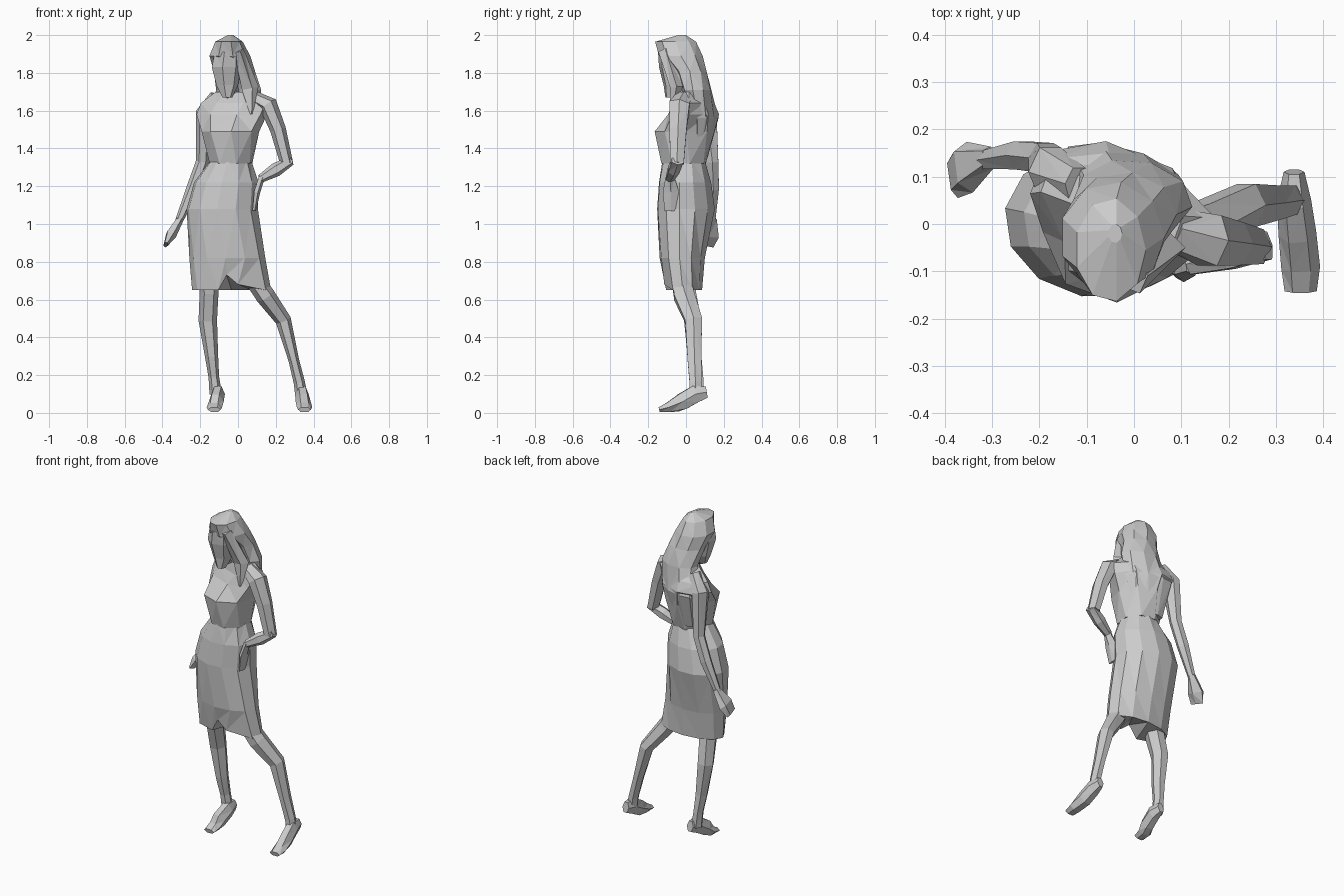
import bpy, bmesh, math
from mathutils import Vector


def skin(name, rings):
    """Bridge a list of equal-sized rings into a closed flat-shaded mesh."""
    bm = bmesh.new()
    vs = [[bm.verts.new(p) for p in r] for r in rings]
    n = len(rings[0])
    for a, b in zip(vs, vs[1:]):
        for i in range(n):
            j = (i + 1) % n
            bm.faces.new((a[i], a[j], b[j], b[i]))
    bm.faces.new(vs[0][::-1])
    bm.faces.new(vs[-1])
    bmesh.ops.triangulate(bm, faces=bm.faces)
    bmesh.ops.recalc_face_normals(bm, faces=bm.faces)
    mesh = bpy.data.meshes.new(name)
    bm.to_mesh(mesh)
    bm.free()
    obj = bpy.data.objects.new(name, mesh)
    bpy.context.collection.objects.link(obj)
    return obj


def loft(name, sections, n=10, phase=0.0):
    """Horizontal rings from (x0, x1, y0, y1, z, yaw in degrees)."""
    rings = []
    for x0, x1, y0, y1, z, yaw in sections:
        c, s = math.cos(math.radians(yaw)), math.sin(math.radians(yaw))
        k = 1 / math.cos(phase)
        ring = []
        for i in range(n):
            t = phase + 2 * math.pi * i / n
            u, v = math.cos(t) * (x1 - x0) / 2 * k, math.sin(t) * (y1 - y0) / 2 * k
            ring.append(Vector(((x0 + x1) / 2 + u * c - v * s,
                                (y0 + y1) / 2 + u * s + v * c, z)))
        rings.append(ring)
    return skin(name, rings)


def tube(name, pts, ref=(0, 1, 0), n=6):
    """Rings across a path of (x, y, z, side radius, other radius)."""
    ps = [Vector(p[:3]) for p in pts]
    rings = []
    for i, p in enumerate(pts):
        t = (ps[min(i + 1, len(ps) - 1)] - ps[max(i - 1, 0)]).normalized()
        u = t.cross(Vector(ref)).normalized()
        v = t.cross(u)
        rings.append([ps[i] + u * p[3] * math.cos(2 * math.pi * k / n)
                      + v * p[4] * math.sin(2 * math.pi * k / n) for k in range(n)])
    return skin(name, rings)


# Skirt, with a narrow raised notch in the front hem
skirt = loft("skirt", [
    (-0.243, 0.175, -0.12, 0.085, 0.65, 0),
    (-0.258, 0.145, -0.14, 0.10, 0.82, -4),
    (-0.275, 0.108, -0.155, 0.155, 1.08, -10),
    (-0.235, 0.112, -0.145, 0.135, 1.22, -10),
    (-0.145, 0.07, -0.125, 0.10, 1.34, -8)], n=12)
for i, co in ((8, (-0.105, -0.105, 0.65)), (9, (-0.06, -0.115, 0.73)), (10, (0.0, -0.115, 0.68))):
    skirt.data.vertices[i].co = co

# Bodice, turned so that one shoulder sits further back
loft("bodice", [
    (-0.145, 0.07, -0.125, 0.10, 1.32, -8),
    (-0.18, 0.10, -0.155, 0.14, 1.49, -20),
    (-0.215, 0.15, -0.075, 0.155, 1.58, -22),
    (-0.195, 0.17, -0.05, 0.13, 1.64, -20),
    (-0.115, 0.10, -0.04, 0.095, 1.70, -20)], n=8, phase=math.pi / 8)

# Neck and face
tube("neck", [(-0.03, 0.02, 1.66, .055, .055), (-0.05, -0.03, 1.80, .05, .06)])
loft("face", [
    (-0.085, -0.03, -0.11, -0.05, 1.67, 0),
    (-0.12, 0.0, -0.12, 0.0, 1.735, 0),
    (-0.147, 0.02, -0.145, 0.02, 1.83, 0),
    (-0.13, 0.02, -0.15, 0.02, 1.91, 0)], n=7)

# Long hair falling over the back, and one lock over the front shoulder
loft("hair", [
    (-0.13, 0.05, 0.04, 0.11, 1.35, -12),
    (-0.16, 0.12, 0.05, 0.16, 1.56, -18),
    (-0.12, 0.125, -0.02, 0.135, 1.71, -10),
    (-0.135, 0.09, -0.07, 0.11, 1.81, 0),
    (-0.158, 0.065, -0.145, 0.09, 1.89, 0),
    (-0.125, 0.025, -0.165, 0.055, 1.965, 0),
    (-0.055, -0.025, -0.04, 0.0, 2.0, 0)], n=9)
tube("hair_lock", [(0.0, -0.11, 1.92, .03, .04), (0.06, -0.05, 1.72, .05, .035),
                   (0.07, -0.075, 1.58, .008, .01)], n=5)

# Arm hanging back at the side
tube("hanging_arm", [
    (-0.12, 0.085, 1.68, .03, .04), (-0.178, 0.11, 1.59, .046, .06),
    (-0.188, 0.14, 1.33, .035, .036), (-0.238, 0.145, 1.19, .035, .034),
    (-0.315, 0.135, 1.01, .02, .022)])
tube("hanging_hand", [
    (-0.305, 0.14, 1.03, .02, .025), (-0.355, 0.12, 0.945, .03, .058),
    (-0.382, 0.10, 0.89, .012, .05)], n=5)

# Arm bent with the hand on the hip
tube("bent_upper_arm", [
    (0.085, -0.01, 1.67, .035, .05), (0.16, -0.035, 1.63, .05, .062),
    (0.212, -0.042, 1.50, .042, .052), (0.258, -0.048, 1.32, .034, .042)])
tube("bent_forearm", [
    (0.28, -0.045, 1.335, .025, .035), (0.20, -0.065, 1.287, .037, .035),
    (0.12, -0.085, 1.24, .022, .025)])
tube("hip_hand", [
    (0.125, -0.085, 1.25, .018, .025), (0.10, -0.08, 1.17, .018, .045),
    (0.085, -0.08, 1.07, .01, .035)], n=5)

# Standing leg and stepping leg
tube("standing_leg", [
    (-0.155, -0.02, 0.74, .055, .06), (-0.153, 0.0, 0.64, .05, .06),
    (-0.16, 0.035, 0.49, .049, .052), (-0.14, 0.045, 0.30, .035, .042),
    (-0.128, 0.06, 0.19, .028, .036), (-0.118, 0.065, 0.10, .033, .036)])
tube("stepping_leg", [
    (0.07, -0.03, 0.73, .05, .055), (0.145, -0.01, 0.62, .052, .062),
    (0.24, 0.04, 0.49, .042, .052), (0.295, 0.045, 0.28, .028, .042),
    (0.325, 0.05, 0.16, .03, .036), (0.335, 0.05, 0.09, .032, .036)])

# Raised-heel feet: heel x, toe x and toe y
for name, heel, toe, ty in (("standing_foot", -0.105, -0.125, -0.105),
                            ("stepping_foot", 0.338, 0.352, -0.142)):
    tube(name, [
        (heel, 0.11, 0.11, .022, .035), (heel, 0.05, 0.10, .036, .052),
        ((heel + toe) / 2, -0.02, 0.06, .04, .05),
        (toe, ty + 0.05, 0.03, .041, .03), (toe, ty, 0.017, .034, .015)], ref=(0, 0, 1))
